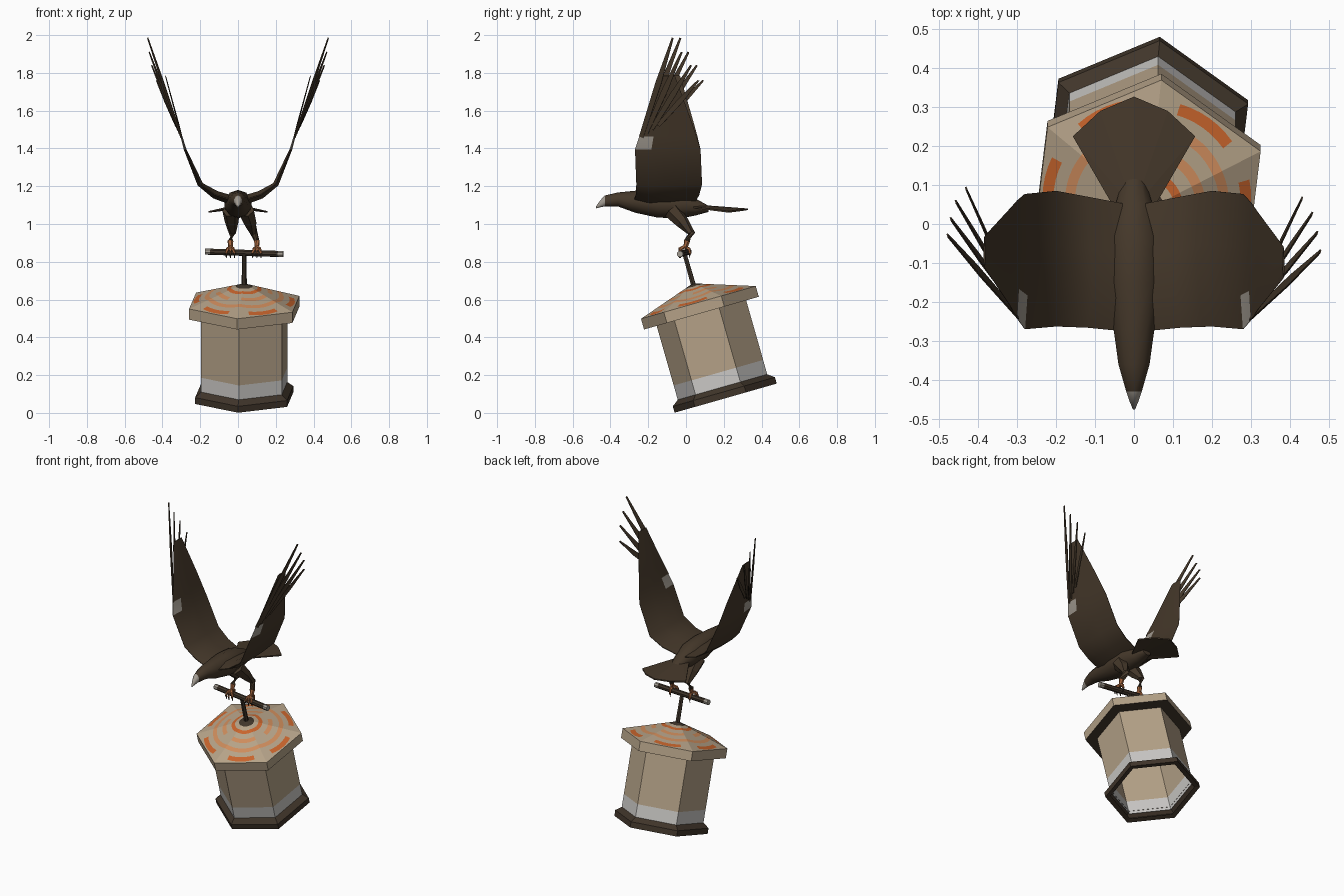
import bpy, bmesh
from math import sin, cos, pi, radians
from mathutils import Vector, Matrix

old = bpy.data.objects.get("Cube")
if old:
    bpy.data.objects.remove(old)


def material(name, code):
    """Flat material from an sRGB hex code."""
    srgb = [int(code[i:i + 2], 16) / 255 for i in (0, 2, 4)]
    col = [((c + 0.055) / 1.055) ** 2.4 for c in srgb] + [1]
    m = bpy.data.materials.new(name)
    m.use_nodes = True
    m.diffuse_color = col
    bsdf = m.node_tree.nodes["Principled BSDF"]
    bsdf.inputs["Base Color"].default_value = col
    bsdf.inputs["Roughness"].default_value = 0.9
    return m


FEATHER = material("feather_brown", "45382A")
WOOD = material("dark_wood", "40352A")
CLAY = material("tan_clay", "B5A288")
CHALK = material("chalk_white", "CBC9C6")
ORANGE = material("painted_orange", "C8642C")
PALE = material("faded_orange", "CE8C5C")
HORN = material("horn_grey", "A39C92")
FOOT = material("foot_rust", "A8683F")

# The jar leans forward and is turned slightly about its own axis
JAR = (Matrix.Translation((0.033, 0.21, 0.078)) @ Matrix.Rotation(radians(15.9), 4, 'X')
       @ Matrix.Rotation(radians(-6.7), 4, 'Z'))


def finish(name, bm, mats, matrix=None, smooth=False):
    if matrix:
        bm.transform(matrix)
    bmesh.ops.recalc_face_normals(bm, faces=bm.faces)
    me = bpy.data.meshes.new(name)
    bm.to_mesh(me)
    bm.free()
    for m in mats:
        me.materials.append(m)
    ob = bpy.data.objects.new(name, me)
    bpy.context.collection.objects.link(ob)
    if smooth:
        bpy.ops.object.select_all(action='DESELECT')
        ob.select_set(True)
        bpy.context.view_layer.objects.active = ob
        bpy.ops.object.shade_smooth_by_angle(angle=radians(50))
    return ob


def loft(bm, rings, closed=True, caps=False):
    """Join rows of points with quads; returns the faces row by row."""
    rows = [[bm.verts.new(p) for p in r] for r in rings]
    n = len(rows[0])
    out = []
    for a, b in zip(rows, rows[1:]):
        out.append([bm.faces.new((a[i], a[(i + 1) % n], b[(i + 1) % n], b[i]))
                    for i in range(n if closed else n - 1)])
    if caps:
        bm.faces.new(rows[0])
        bm.faces.new(rows[-1])
    return out


def hexagon(r, z):
    return [(r * sin(i * pi / 3), r * cos(i * pi / 3), z) for i in range(6)]


def limb(name, points, radii, mats, paint=None, matrix=None, sides=6):
    """Tapered tube through points; paint gives a material slot per segment."""
    pts = [Vector(p) for p in points]
    rings = []
    for i, p in enumerate(pts):
        d = (pts[min(i + 1, len(pts) - 1)] - pts[max(i - 1, 0)]).normalized()
        q = d.to_track_quat('Z', 'Y')
        rings.append([p + q @ Vector((radii[i] * cos(k * 2 * pi / sides),
                                      radii[i] * sin(k * 2 * pi / sides), 0)) for k in range(sides)])
    bm = bmesh.new()
    rows = loft(bm, rings, caps=True)
    for row, slot in zip(rows, paint or []):
        for f in row:
            f.material_index = slot
    if paint:
        bm.faces.ensure_lookup_table()
        bm.faces[-2].material_index, bm.faces[-1].material_index = paint[0], paint[-1]
    return finish(name, bm, mats, matrix)


# Jar body, open below, with a chalk band at its foot
bm = bmesh.new()
rows = loft(bm, [hexagon(0.248, z) for z in (0.04, 0.14, 0.48)])
for f in rows[0]:
    f.material_index = 1
finish("jar_body", bm, [CLAY, CHALK], JAR)

# Plinth around the foot
bm = bmesh.new()
loft(bm, [hexagon(r, z) for r, z in ((0.25, 0.005), (0.283, 0), (0.283, 0.035), (0.247, 0.062))])
finish("jar_plinth", bm, [WOOD], JAR)

# Lid: six sloping facets, painted in broken rings around the peak
RIM, STEP, PEAK, EDGE = 0.318, 10, 0.632, 0.527
radii = [0.003, 0.045, 0.07, 0.092, 0.125, 0.15, 0.185, 0.21, 0.24, 0.268]
inner = RIM * cos(pi / 6)


def deviation(i):
    """Angle from the middle of the facet."""
    return radians((i * 60 / STEP) % 60 - 30)


def lid_point(i, r):
    a = i * pi / 3 / STEP
    h = PEAK - (PEAK - EDGE) * r * cos(deviation(i)) / inner
    return (r * sin(a), r * cos(a), h)


n = 6 * STEP
rings = [[lid_point(i, r) for i in range(n)] for r in radii]
rings.append([lid_point(i, inner / cos(deviation(i))) for i in range(n)])
bm = bmesh.new()
rows = loft(bm, rings)
for f in rows[0]:
    f.material_index = 1
for k, row in enumerate(rows):
    for i, f in enumerate(row):
        off = abs(deviation(i + 0.5))
        if k == 2 or (k == 8 and off < radians(20)):
            f.material_index = 2
        elif k == 6 or (k == 4 and (i // 5) % 3):
            f.material_index = 3
side = loft(bm, [hexagon(r, z) for r, z in ((RIM, EDGE), (RIM, 0.468), (0.246, 0.468))])
for f in side[1]:
    f.material_index = 1
finish("jar_lid", bm, [CLAY, WOOD, ORANGE, PALE], JAR)

# Perch post and crossbar
limb("perch_post", [(0, 0, 0.6), (0, 0, 0.8)], [0.014, 0.012], [WOOD], matrix=JAR)
limb("perch_bar", [(x, 0, 0.8) for x in (-0.208, -0.18, 0.18, 0.208)], [0.017] * 4,
     [WOOD, HORN], [1, 0, 1], JAR, 8)

# Bird body from beak to rump: y, height, half width, half depth
profile = [(-0.476, 1.088, 0.003, 0.005), (-0.455, 1.106, 0.012, 0.018),
           (-0.43, 1.122, 0.021, 0.029), (-0.36, 1.13, 0.042, 0.037),
           (-0.27, 1.118, 0.055, 0.058), (-0.15, 1.107, 0.074, 0.073),
           (-0.03, 1.1, 0.072, 0.07), (0.05, 1.09, 0.05, 0.045), (0.12, 1.08, 0.028, 0.016)]
bm = bmesh.new()
rows = loft(bm, [[(w * sin(k * pi / 5), y, z + d * cos(k * pi / 5)) for k in range(10)]
                 for y, z, w, d in profile], caps=True)
for row in rows[:2]:
    for f in row:
        f.material_index = 1
finish("bird_body", bm, [FEATHER, HORN], smooth=True)

# Tail fan, arched along the middle
bm = bmesh.new()
rim = [(0.05, 0.04, 1.088), (0.157, 0.225, 1.064), (0.087, 0.29, 1.072)]
rows = []
for lift in (0.004, -0.004):
    rows.append([(x, y, z + lift) for x, y, z in rim] + [(0, 0.327, 1.078 + lift)]
                + [(-x, y, z + lift) for x, y, z in reversed(rim)])
loft(bm, rows)
for lift in (0.004, -0.004):
    top = [bm.verts.new(p) for p in rows[0 if lift > 0 else 1]]
    hub = bm.verts.new((0, 0.04, 1.1 + lift))
    for a, b in zip(top, top[1:]):
        bm.faces.new((hub, a, b))
bmesh.ops.remove_doubles(bm, verts=bm.verts, dist=0.0005)
finish("bird_tail", bm, [FEATHER])

# Wing stations: x, height, leading y, trailing y, thickness
stations = [(0.03, 1.125, -0.275, 0.053, 0.05), (0.12, 1.155, -0.266, 0.07, 0.045),
            (0.2, 1.21, -0.263, 0.085, 0.03), (0.28, 1.395, -0.27, 0.077, 0.014),
            (0.3, 1.465, -0.245, 0.058, 0.01), (0.318, 1.54, -0.215, 0.035, 0.008),
            (0.384, 1.785, -0.125, -0.045, 0.005)]
chord = (0, 0.25, 0.6, 1)
bulge = (0.1, 1, 0.8, 0.1)
feathers = [((0.3, -0.235, 1.46), (0.478, -0.05, 1.985)),
            ((0.308, -0.21, 1.48), (0.47, -0.005, 1.91)),
            ((0.317, -0.18, 1.5), (0.457, 0.042, 1.84)),
            ((0.327, -0.145, 1.52), (0.431, 0.078, 1.76))]

for label, s, lean in (("left", 1, -0.035), ("right", -1, 0.035)):
    def place(x, y, z):
        """Mirror to one side and swing the upper wing a little."""
        return Vector((s * x, y + lean * max(z - 1.4, 0), z))

    bm = bmesh.new()
    rings = []
    for (x, z, lead, trail, t), nxt in zip(stations, stations[1:] + stations[-1:]):
        run = Vector((nxt[0] - x, nxt[1] - z))
        side = Vector((-run.y, run.x)).normalized() if run.length else Vector((-0.96, 0.26))
        up = [(c, b) for c, b in zip(chord, bulge)]
        loop = up + [(c, -b) for c, b in reversed(up)]
        rings.append([place(x + side.x * b * t / 2, lead + c * (trail - lead),
                            z + side.y * b * t / 2) for c, b in loop])
    rows = loft(bm, rings, caps=True)
    for i in (0, 6, 7):                     # pale patch at the wrist
        rows[3][i].material_index = 1
    finish(label + "_wing", bm, [FEATHER, HORN], smooth=True)

    # Splayed tip feathers
    bm = bmesh.new()
    for base, tip in feathers:
        a, b = place(*base), place(*tip)
        across = Vector((0.25 * s, 0.9, -0.35)).normalized()
        thin = (b - a).cross(across).normalized() * 0.002
        mid = a.lerp(b, 0.55)
        loft(bm, [[p + across * w + thin, p - across * w + thin,
                   p - across * w - thin, p + across * w - thin]
                  for p, w in ((a, 0.012), (mid, 0.016), (b, 0.005))], caps=True)
    finish(label + "_tip_feathers", bm, [FEATHER])

# Legs: feathered thigh, bare shank, gripping toes
for label, hip, knee, foot in (("left", 0.042, 0.085, 0.1), ("right", -0.037, -0.03, -0.04)):
    limb(label + "_leg", [(hip, -0.075, 1.07), ((hip + knee) / 2, -0.02, 1.01), (knee, 0.03, 0.95),
                          (foot, 0.005, 0.91), (foot, -0.005, 0.868)],
         [0.046, 0.036, 0.019, 0.016, 0.011], [FEATHER, FOOT], [0, 0, 0, 1])
    for k, (dx, dy) in enumerate(((-0.022, -0.026), (0, -0.032), (0.022, -0.026), (0, 0.03))):
        y = -0.008
        limb(f"{label}_toe_{k + 1}", [(foot, y, 0.88), (foot + dx * 0.7, y + dy * 0.8, 0.868),
                                      (foot + dx, y + dy, 0.845), (foot + dx, y + dy * 0.8, 0.82)],
             [0.009, 0.009, 0.007, 0.002], [FOOT, WOOD], [0, 0, 1], sides=5)
